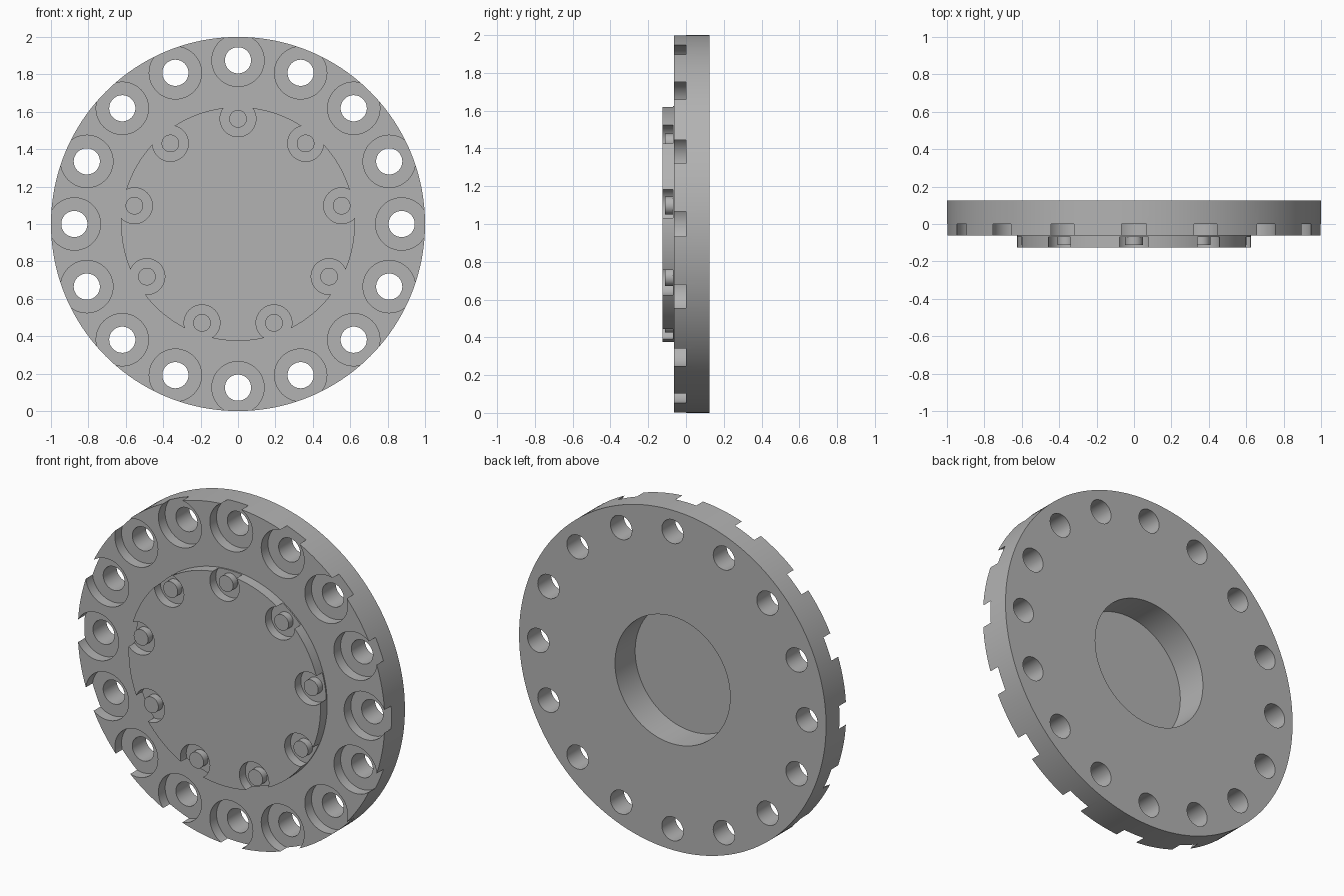
import bpy
import math

if "Cube" in bpy.data.objects:
    bpy.data.objects.remove(bpy.data.objects["Cube"])

steel = bpy.data.materials.new("plain grey")
steel.use_nodes = True
GREY = (0.45, 0.45, 0.45, 1)
steel.diffuse_color = GREY
steel.node_tree.nodes["Principled BSDF"].inputs["Base Color"].default_value = GREY


def disc(name, radius, y0, y1, x=0, z=1, sides=128):
    """Cylinder along y, from y0 to y1."""
    bpy.ops.mesh.primitive_cylinder_add(
        vertices=sides, radius=radius, depth=y1 - y0,
        location=(x, (y0 + y1) / 2, z), rotation=(math.pi / 2, 0, 0))
    ob = bpy.context.object
    ob.name = name
    ob.data.materials.append(steel)
    return ob


def ring(name, count, ring_radius, radius, y0, y1):
    """Equal cylinders spaced round the centre, the first at the top, as one object."""
    parts = []
    for i in range(count):
        a = math.tau * i / count
        parts.append(disc(name, radius, y0, y1, ring_radius * math.sin(a),
                          1 + ring_radius * math.cos(a), 48))
    bpy.ops.object.select_all(action='DESELECT')
    for p in parts:
        p.select_set(True)
    bpy.context.view_layer.objects.active = parts[0]
    bpy.ops.object.join()
    parts[0].name = name
    return parts[0]


def cut(target, cutter):
    """Subtract the cutter and remove it."""
    mod = target.modifiers.new("cut", 'BOOLEAN')
    mod.operation = 'DIFFERENCE'
    mod.solver = 'EXACT'
    mod.object = cutter
    cutter.hide_render = True
    bpy.ops.object.select_all(action='DESELECT')
    bpy.context.view_layer.objects.active = target
    target.select_set(True)
    bpy.ops.object.modifier_apply(modifier=mod.name)
    bpy.data.objects.remove(cutter)


FACE, BACK, FRONT = -0.0625, 0.125, -0.125

# Flange with counterbored through holes and a central bore
flange = disc("flange", 1.0, FACE, BACK, sides=192)
cut(flange, ring("counterbore_cutter", 16, 0.875, 0.14, -0.2, 0))
cut(flange, ring("hole_cutter", 16, 0.875, 0.07, -0.2, 0.2))
cut(flange, disc("bore_cutter", 0.375, -0.2, 0.2))

# Cover plate with pockets open at its rim
cover = disc("cover_plate", 0.625, FRONT, FACE)
POCKET = -0.07
cut(cover, ring("pocket_cutter", 9, 0.5625, 0.096, -0.2, POCKET))

# Bolt heads standing in the pockets
bolts = ring("bolt_heads", 9, 0.5625, 0.047, POCKET - 0.002, POCKET)
bpy.data.objects.remove(bolts)
bolts = ring("bolt_heads", 9, 0.5625, 0.047, -0.112, POCKET)

for ob in (flange, cover, bolts):
    bpy.ops.object.select_all(action='DESELECT')
    bpy.context.view_layer.objects.active = ob
    ob.select_set(True)
    bpy.ops.object.shade_smooth_by_angle(angle=math.radians(30))
